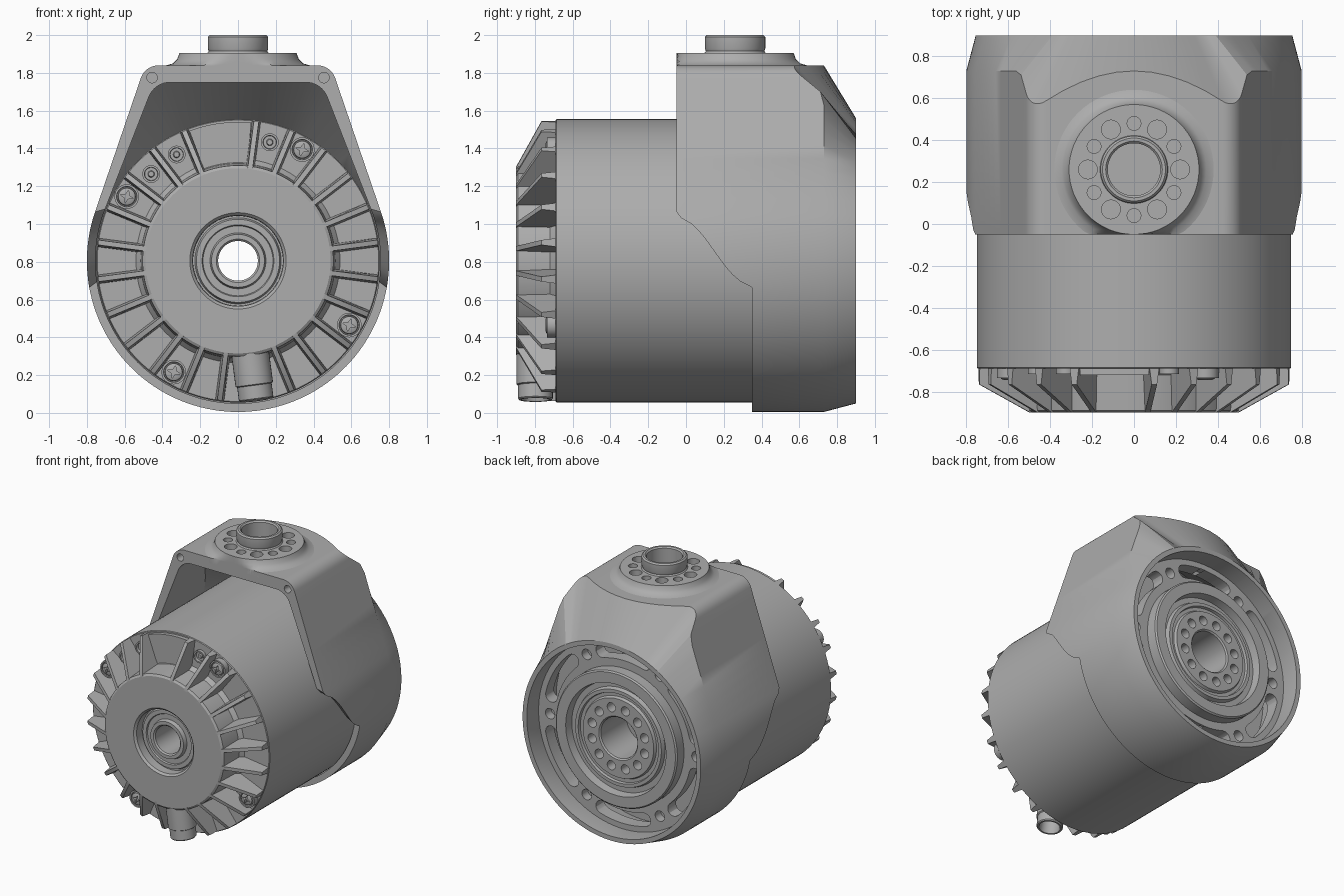
import bpy, bmesh, math
from math import cos, sin, radians, pi, atan2, hypot

old = bpy.data.objects.get("Cube")
if old:
    bpy.data.objects.remove(old)

grey = bpy.data.materials.new("machined grey")
grey.use_nodes = True
grey.diffuse_color = (0.42, 0.42, 0.42, 1)
grey.node_tree.nodes["Principled BSDF"].inputs["Base Color"].default_value = (0.42, 0.42, 0.42, 1)

AXIS_Z = 0.805      # height of the motor axis
FLANGE_Y = 0.26     # depth of the top flange axis
parts = []


def loft(name, rings, loop=False, part=True):
    """Skin equal-length rings of points, then cap the ends or join them."""
    bm = bmesh.new()
    vs = [[bm.verts.new(p) for p in ring] for ring in rings]
    n = len(rings[0])
    pairs = list(zip(vs, vs[1:])) + ([(vs[-1], vs[0])] if loop else [])
    for a, b in pairs:
        for i in range(n):
            j = (i + 1) % n
            bm.faces.new((a[i], a[j], b[j], b[i]))
    if not loop:
        bm.faces.new(vs[0])
        bm.faces.new(vs[-1])
    bmesh.ops.recalc_face_normals(bm, faces=bm.faces)
    mesh = bpy.data.meshes.new(name)
    bm.to_mesh(mesh)
    bm.free()
    mesh.materials.append(grey)
    ob = bpy.data.objects.new(name, mesh)
    bpy.context.collection.objects.link(ob)
    if part:
        parts.append(ob)
    else:
        ob.hide_render = True
    return ob


def circle_y(r, y, cx=0, cz=AXIS_Z, n=96):
    return [(cx + r * cos(2 * pi * i / n), y, cz + r * sin(2 * pi * i / n)) for i in range(n)]


def circle_z(r, z, cx=0, cy=FLANGE_Y, n=64):
    return [(cx + r * cos(2 * pi * i / n), cy + r * sin(2 * pi * i / n), z) for i in range(n)]


def polar(r, deg):
    return r * cos(radians(deg)), AXIS_Z + r * sin(radians(deg))


def hole_y(r, y0, y1, x, z):
    return loft("cutter", [circle_y(r, y, x, z, 20) for y in (y0, y1)], part=False)


def sector(name, r0, r1, a0, a1, y0, y1, rounded=False, part=True):
    """Curved bar between two radii and two angles, optionally with round ends."""
    n, rm, h = 12, (r0 + r1) / 2, (r1 - r0) / 2
    steps = [a0 + (a1 - a0) * i / n for i in range(n + 1)]
    outline = [polar(r1, a) for a in steps]

    def end(a, start):
        cx, cz = polar(rm, a)
        return [(cx + h * cos(radians(a + start + k)), cz + h * sin(radians(a + start + k)))
                for k in range(30, 180, 30)]
    if rounded:
        outline += end(a1, 0)
    outline += [polar(r0, a) for a in reversed(steps)]
    if rounded:
        outline += end(a0, 180)
    return loft(name, [[(x, y, z) for x, z in outline] for y in (y0, y1)], part=part)


def cut(ob, cutters):
    for c in cutters:
        m = ob.modifiers.new("cut", "BOOLEAN")
        m.operation, m.solver, m.object = "DIFFERENCE", "EXACT", c
    dg = bpy.context.evaluated_depsgraph_get()
    mesh = bpy.data.meshes.new_from_object(ob.evaluated_get(dg))
    ob.modifiers.clear()
    ob.data = mesh
    mesh.materials.clear()
    mesh.materials.append(grey)
    mesh.polygons.foreach_set("material_index", [0] * len(mesh.polygons))
    for c in cutters:
        bpy.data.objects.remove(c)


def hull_profile(R, r, cx, cz):
    """Outline around a big circle and two rounded upper corners, as (x, z) from the axis."""
    a = atan2(cz, cx) - math.acos((R - r) / hypot(cx, cz))

    def arc(x, z, rad, t0, t1, n):
        return [(x + rad * cos(t0 + (t1 - t0) * i / n), z + rad * sin(t0 + (t1 - t0) * i / n))
                for i in range(n + 1)]

    def line(p, q, n=10):
        return [(p[0] + (q[0] - p[0]) * i / n, p[1] + (q[1] - p[1]) * i / n) for i in range(1, n)]
    big = arc(0, 0, R, pi - a, 2 * pi + a, 90)
    right = arc(cx, cz, r, a, pi / 2, 8)
    left = arc(-cx, cz, r, pi / 2, pi - a, 8)
    return (big + line(big[-1], right[0]) + right + line(right[-1], left[0]) + left
            + line(left[-1], big[0]))


def front_edge(z):
    """S-shaped front edge: far forward above the axis, set back below it."""
    t = min(max((z + 0.13) / 0.36, 0), 1)
    t = 0.5 - math.asin(1 - 2 * t) / pi
    return 0.35 - 0.40 * t


# Housing: outer skin, tapered round back, inner cavity
outer = hull_profile(0.8, 0.1, 0.42, 0.935)
inner = hull_profile(0.755, 0.12, 0.36, 0.825)


def around(profile, r, y):
    return [(r * x / hypot(x, z), y, AXIS_Z + r * z / hypot(x, z)) for x, z in profile]


housing = loft("housing", [
    [(x, front_edge(z), AXIS_Z + z) for x, z in outer],
    [(x, 0.73 - 1.74 * max(hypot(x, z) - 1.035, 0), AXIS_Z + z) for x, z in outer],
    around(outer, 0.755, 0.9),
    around(outer, 0.72, 0.9),
    around(outer, 0.715, 0.62),
    [(x, 0.52 - 1.2 * (hypot(x, z) - 0.755), AXIS_Z + z) for x, z in inner],
    [(x, front_edge(zo), AXIS_Z + z) for (x, z), (xo, zo) in zip(inner, outer)],
], loop=True)
cut(housing, [hole_y(0.028, -0.1, 0.03, s * 0.455, 1.775) for s in (-1, 1)])

# Top flange with neck, trimmed flush with the housing front
flange_rings = [(0.125, 1.80), (0.38, 1.80), (0.38, 1.84), (0.345, 1.85), (0.322, 1.872), (0.31, 1.905),
                (0.162, 1.905), (0.155, 1.915), (0.16, 1.93), (0.16, 1.99), (0.15, 2.0),
                (0.135, 2.0), (0.125, 1.99)]
flange = loft("top_flange", [[(x, max(y, -0.05), z) for x, y, z in circle_z(r, z)]
                             for r, z in flange_rings], loop=True)
cutters = []
for k in range(12):
    t = radians(30 * k)
    cx, cy = 0.22 * cos(t), FLANGE_Y + 0.22 * sin(t)
    cutters.append(loft("cutter", [circle_z(0.033 if k % 2 else 0.045, z, cx, cy, 20)
                                   for z in (1.85, 1.95)], part=False))
cut(flange, cutters)

# Motor body with front disc, bearing recess and through bore
motor_rings = [(0.105, -0.85), (0.115, -0.86), (0.14, -0.86), (0.148, -0.83), (0.185, -0.83),
               (0.19, -0.84), (0.22, -0.84), (0.228, -0.82), (0.238, -0.82), (0.24, -0.885),
               (0.255, -0.9), (0.49, -0.9), (0.505, -0.89), (0.515, -0.72), (0.54, -0.69),
               (0.745, -0.69), (0.75, -0.685), (0.75, 0.5), (0.105, 0.5)]
loft("motor_body", [circle_y(r, y, n=128) for r, y in motor_rings], loop=True)

# Cooling fins, leaving gaps for the plate and the cable outlet
fin_outline = [(0.47, -0.9), (0.5, -0.9), (0.745, -0.765), (0.745, -0.68), (0.47, -0.68)]
for k in range(24):
    if k in (6, 18):
        continue
    t = radians(7.5 + 15 * k)
    sides = []
    for s in (-1, 1):
        ring = []
        for r, y in fin_outline:
            w = s * (0.024 if y > -0.7 else 0.013)
            ring.append((r * cos(t) - w * sin(t), y, AXIS_Z + r * sin(t) + w * cos(t)))
        sides.append(ring)
    loft("cooling_fin", sides)

# Blank plate at the top of the front cover
sector("cover_plate", 0.52, 0.735, 84.5, 110.5, -0.72, -0.68)

# Cross-head screws in round seats
for deg in (60, 150, 240, 330):
    x, z = polar(0.68, deg)
    screw = loft("cover_screw", [circle_y(r, y, x, z, 28) for r, y in
                 [(0.065, -0.68), (0.065, -0.735), (0.054, -0.735), (0.052, -0.72),
                  (0.048, -0.72), (0.045, -0.738), (0.03, -0.745)]])
    star = [((0.036 if i % 2 else 0.013) * cos(i * pi / 4 + 0.5),
             (0.036 if i % 2 else 0.013) * sin(i * pi / 4 + 0.5)) for i in range(8)]
    cut(screw, [loft("cutter", [[(x + a, y, z + b) for a, b in star] for y in (-0.725, -0.78)],
                     part=False)])

# Small threaded sockets
for deg in (75, 120, 135):
    x, z = polar(0.65, deg)
    loft("threaded_socket", [circle_y(r, y, x, z, 24) for r, y in
         [(0.047, -0.68), (0.047, -0.715), (0.036, -0.715), (0.034, -0.695), (0.018, -0.695),
          (0.014, -0.705)]])

# Cable outlet running radially out at the bottom
t = radians(277.5)
outlet = []
for r, d in [(0.10, 0.42), (0.10, 0.66), (0.092, 0.665), (0.092, 0.735), (0.086, 0.742),
             (0.074, 0.742), (0.07, 0.735), (0.07, 0.6)]:
    outlet.append([(d * cos(t) - r * cos(u) * sin(t), -0.797 + r * sin(u),
                    AXIS_Z + d * sin(t) + r * cos(u) * cos(t))
                   for u in [2 * pi * i / 32 for i in range(32)]])
loft("cable_outlet", outlet)

# Rear mounting plate with curved slots and bolt holes
plate = loft("rear_plate", [circle_y(r, y) for r, y in
             [(0.50, 0.66), (0.725, 0.66), (0.725, 0.76), (0.50, 0.76)]], loop=True)
cutters = []
for k in range(6):
    cutters.append(sector("cutter", 0.575, 0.675, 60 * k + 13, 60 * k + 47, 0.6, 0.8, True, False))
    cutters.append(hole_y(0.04, 0.69, 0.8, *polar(0.62, 60 * k)))
cut(plate, cutters)

# Rear output hub with bolt circle
hub_rings = [(0.155, 0.49), (0.155, 0.81), (0.165, 0.82), (0.30, 0.82), (0.31, 0.80), (0.335, 0.80),
             (0.34, 0.82), (0.365, 0.82), (0.375, 0.79), (0.415, 0.79), (0.425, 0.85),
             (0.505, 0.85), (0.515, 0.84), (0.515, 0.49)]
hub = loft("output_hub", [circle_y(r, y) for r, y in hub_rings], loop=True)
cut(hub, [hole_y(0.035, 0.72, 0.9, *polar(0.23, 30 * k + 15)) for k in range(12)])

# Smooth curved surfaces, keep the edges crisp
bpy.ops.object.select_all(action="DESELECT")
for ob in parts:
    ob.select_set(True)
bpy.context.view_layer.objects.active = housing
bpy.ops.object.shade_smooth_by_angle(angle=radians(30))
